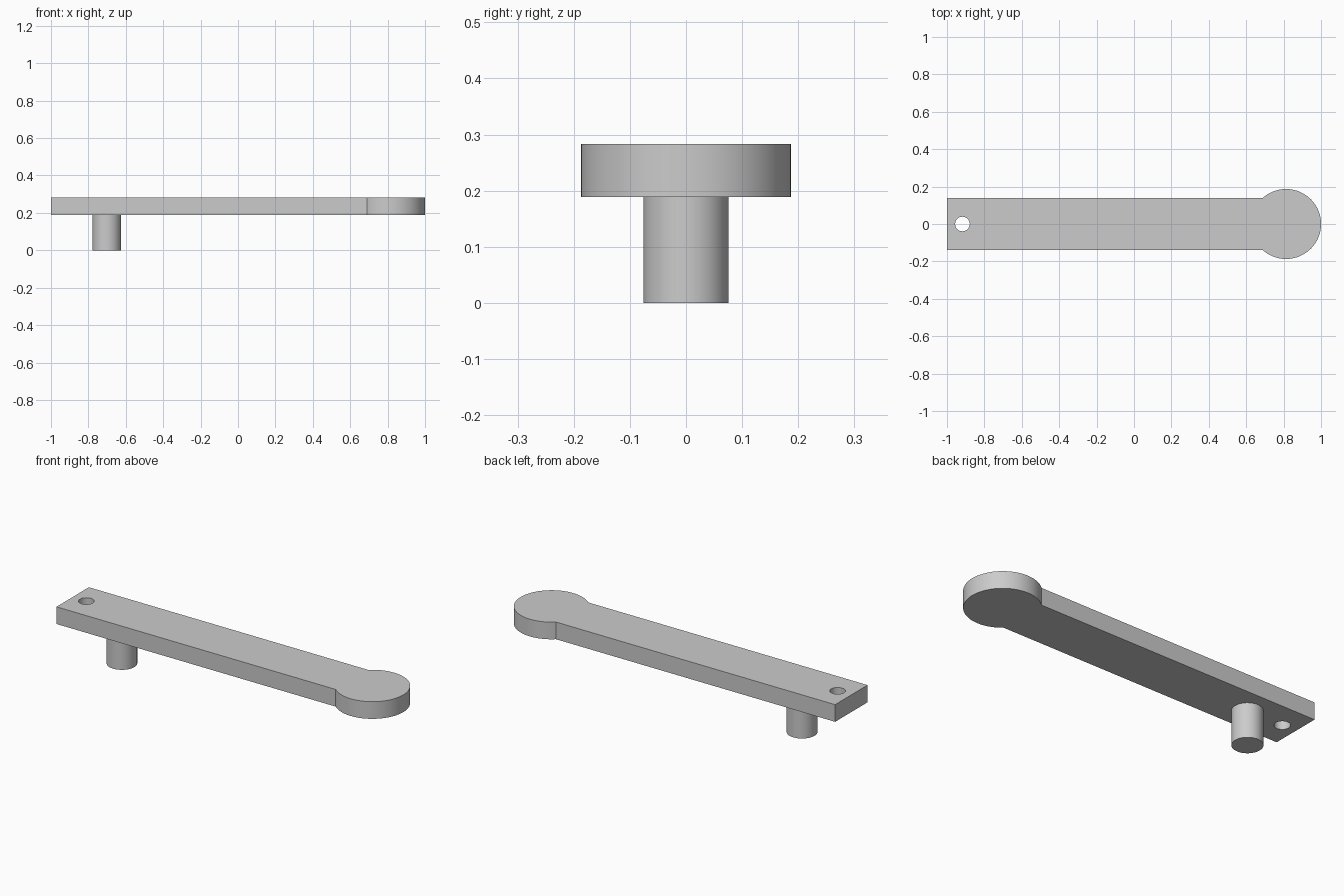
import bpy, bmesh, math

cube = bpy.data.objects.get("Cube")
if cube:
    bpy.data.objects.remove(cube, do_unlink=True)

BOTTOM, TOP = 0.189, 0.283
HALF_WIDTH = 0.14
DISC_R = 0.187
DISC_X = 1 - DISC_R

grey = bpy.data.materials.new("plain grey")
grey.use_nodes = True
colour = (0.6, 0.6, 0.6, 1)
grey.diffuse_color = colour
grey.node_tree.nodes["Principled BSDF"].inputs["Base Color"].default_value = colour


def prism(name, outline, z0, z1):
    """Extrude a closed anticlockwise outline from z0 to z1."""
    bm = bmesh.new()
    base = bm.faces.new([bm.verts.new((x, y, z0)) for x, y in outline])
    ext = bmesh.ops.extrude_face_region(bm, geom=[base], use_keep_orig=True)
    for v in ext["geom"]:
        if isinstance(v, bmesh.types.BMVert):
            v.co.z = z1
    bmesh.ops.recalc_face_normals(bm, faces=bm.faces)
    mesh = bpy.data.meshes.new(name)
    bm.to_mesh(mesh)
    bm.free()
    mesh.materials.append(grey)
    obj = bpy.data.objects.new(name, mesh)
    bpy.context.collection.objects.link(obj)
    return obj


def arc(cx, r, a0, a1, n):
    return [(cx + r * math.cos(a0 + (a1 - a0) * i / n),
             r * math.sin(a0 + (a1 - a0) * i / n)) for i in range(n + 1)]


def circle(cx, r, n=64):
    return arc(cx, r, 0, math.tau, n)[:-1]


def smooth(obj):
    bpy.ops.object.select_all(action='DESELECT')
    obj.select_set(True)
    bpy.context.view_layer.objects.active = obj
    bpy.ops.object.shade_smooth_by_angle(angle=math.radians(30))


# Flat bar running into a round end
join = math.pi - math.asin(HALF_WIDTH / DISC_R)
outline = [(-1, HALF_WIDTH), (-1, -HALF_WIDTH)] + arc(DISC_X, DISC_R, -join, join, 72)
arm = prism("arm", outline, BOTTOM, TOP)

# Small hole through the square end
cutter = prism("hole_cutter", circle(-0.917, 0.039, 48), BOTTOM - 0.1, TOP + 0.1)
cutter.hide_render = True
cut = arm.modifiers.new("hole", 'BOOLEAN')
cut.operation = 'DIFFERENCE'
cut.solver = 'EXACT'
cut.object = cutter
bpy.context.view_layer.objects.active = arm
bpy.ops.object.modifier_apply(modifier=cut.name)
bpy.data.objects.remove(cutter, do_unlink=True)
smooth(arm)

# Round peg under the arm
peg = prism("peg", circle(-0.702, 0.076), 0, BOTTOM)
smooth(peg)
